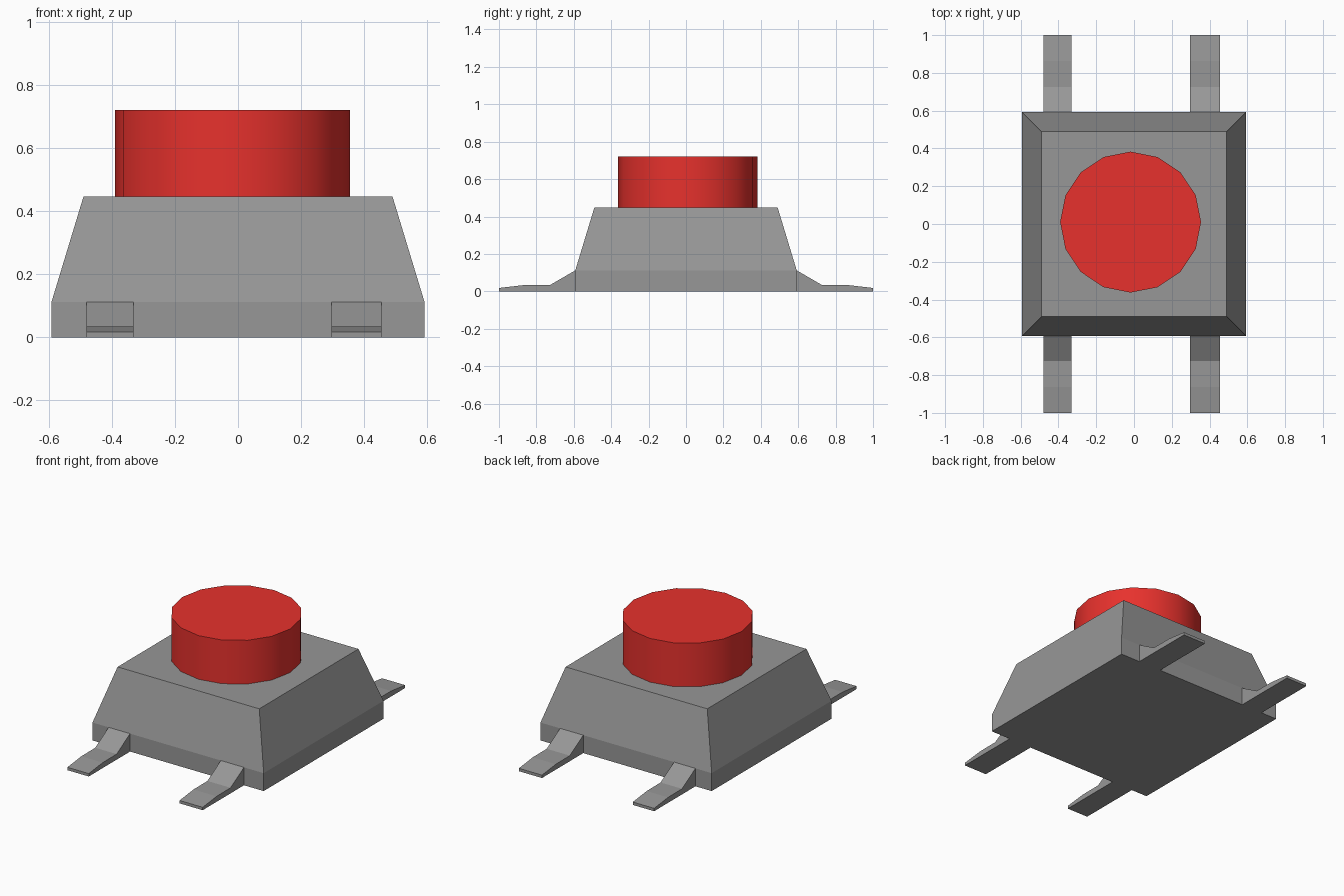
import bpy, bmesh

if "Cube" in bpy.data.objects:
    bpy.data.objects.remove(bpy.data.objects["Cube"])

def material(name, color):
    mat = bpy.data.materials.new(name)
    mat.diffuse_color = color
    mat.use_nodes = True
    mat.node_tree.nodes["Principled BSDF"].inputs["Base Color"].default_value = mat.diffuse_color
    return mat

GREY = material("dark_grey", (0.31, 0.31, 0.31, 1))
RED = material("red_plastic", (0.8, 0.031, 0.026, 1))

def new_object(name, bm):
    bmesh.ops.recalc_face_normals(bm, faces=bm.faces)
    mesh = bpy.data.meshes.new(name)
    bm.to_mesh(mesh)
    bm.free()
    mesh.materials.append(GREY)
    obj = bpy.data.objects.new(name, mesh)
    bpy.context.collection.objects.link(obj)
    return obj

# Housing: square rings stacked from the base to the tapered top
bm = bmesh.new()
rings = []
for half, z in ((0.592, 0), (0.592, 0.112), (0.49, 0.448)):
    rings.append([bm.verts.new((sx * half, sy * half, z))
                  for sx, sy in ((-1, -1), (1, -1), (1, 1), (-1, 1))])
for low, high in zip(rings, rings[1:]):
    for i in range(4):
        j = (i + 1) % 4
        bm.faces.new((low[i], low[j], high[j], high[i]))
bm.faces.new(rings[0])
bm.faces.new(rings[-1])
new_object("housing", bm)

# Legs: side profile (y, z) extruded in x, mirrored front to back
LEG_PROFILE = [(0.592, 0), (1.0, 0), (1.0, 0.018), (0.862, 0.034),
               (0.725, 0.035), (0.592, 0.112)]

def leg(name, x0, x1):
    bm = bmesh.new()
    face = bm.faces.new([bm.verts.new((x0, y, z)) for y, z in LEG_PROFILE])
    out = bmesh.ops.extrude_face_region(bm, geom=[face], use_keep_orig=True)
    verts = [g for g in out["geom"] if isinstance(g, bmesh.types.BMVert)]
    bmesh.ops.translate(bm, verts=verts, vec=(x1 - x0, 0, 0))
    obj = new_object(name, bm)
    mirror = obj.modifiers.new("front_and_back", 'MIRROR')
    mirror.use_axis = (False, True, False)
    mirror.use_mirror_merge = False

leg("left_legs", -0.48, -0.332)
leg("right_legs", 0.296, 0.456)

# Push button: 16-sided cap with smooth sides
bpy.ops.mesh.primitive_cylinder_add(vertices=16, radius=0.373, depth=0.273,
                                    location=(-0.018, 0.01, 0.5845))
button = bpy.context.object
button.name = "push_button"
bpy.ops.object.shade_smooth_by_angle()
button.data.materials.append(RED)
